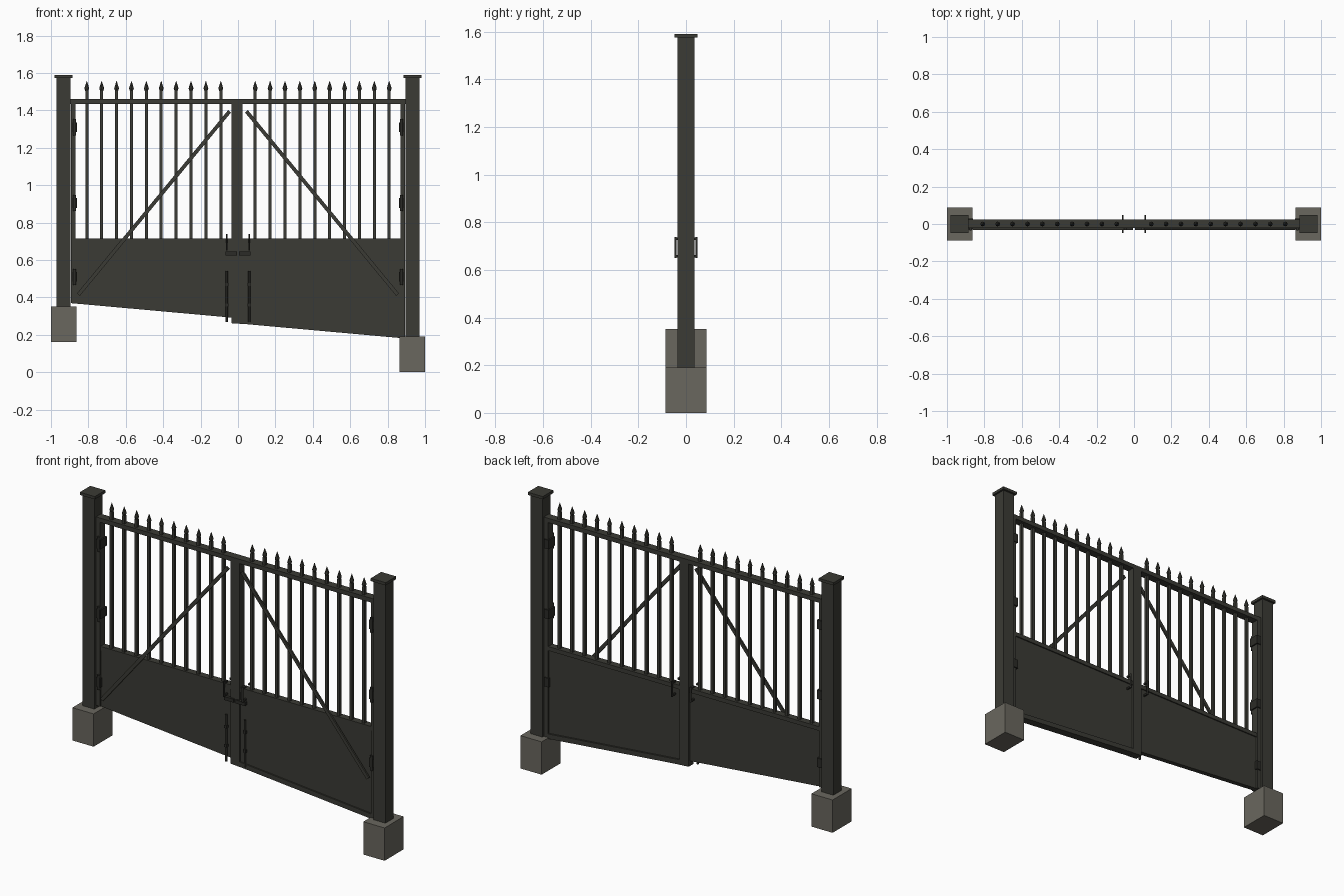
import bpy, bmesh, math
from mathutils import Vector

cube = bpy.data.objects.get("Cube")
if cube:
    bpy.data.objects.remove(cube, do_unlink=True)


def material(name, rgb):
    m = bpy.data.materials.new(name)
    m.use_nodes = True
    m.diffuse_color = (*rgb, 1)
    m.node_tree.nodes["Principled BSDF"].inputs["Base Color"].default_value = (*rgb, 1)
    return m


PAINT = material("dark_olive_paint", (0.043, 0.043, 0.035))
STEEL = material("black_steel", (0.024, 0.024, 0.02))
CONCRETE = material("grey_concrete", (0.143, 0.135, 0.113))


def finish(name, bm, mat):
    bmesh.ops.recalc_face_normals(bm, faces=bm.faces)
    mesh = bpy.data.meshes.new(name)
    bm.to_mesh(mesh)
    bm.free()
    mesh.materials.append(mat)
    ob = bpy.data.objects.new(name, mesh)
    bpy.context.collection.objects.link(ob)
    return ob


def slab(name, outline, y0, y1, mat=PAINT):
    """Extrude an (x, z) outline from y0 to y1."""
    bm = bmesh.new()
    face = bm.faces.new([bm.verts.new((x, y0, z)) for x, z in outline])
    new = bmesh.ops.extrude_face_region(bm, geom=[face])["geom"]
    verts = [v for v in new if isinstance(v, bmesh.types.BMVert)]
    bmesh.ops.translate(bm, verts=verts, vec=(0, y1 - y0, 0))
    return finish(name, bm, mat)


def box(name, x0, x1, y0, y1, z0, z1, mat=PAINT):
    return slab(name, [(x0, z0), (x1, z0), (x1, z1), (x0, z1)], y0, y1, mat)


def rod(name, x, y, z0, z1, r, mat, top=None, sides=12):
    """Upright cylinder or cone."""
    bm = bmesh.new()
    bmesh.ops.create_cone(bm, cap_ends=True, segments=sides, radius1=r,
                          radius2=r if top is None else top, depth=z1 - z0)
    bmesh.ops.translate(bm, verts=bm.verts, vec=(x, y, (z0 + z1) / 2))
    return finish(name, bm, mat)


def ground(x):
    """Sloping lower edge of the panels."""
    return 0.289 - 0.09 * x


FRONT, BACK = -0.022, 0.024
RAIL_LOW, RAIL_TOP = 1.435, 1.46

for s, side, base in ((-1, "right", 0.162), (1, "left", 0.0)):
    # Footing, post and cap
    c = s * 0.932
    foot_top = base + 0.19
    box(f"{side}_footing", c - 0.068, c + 0.068, -0.087, 0.087, base, foot_top, CONCRETE)
    box(f"{side}_post", c - 0.0375, c + 0.0375, -0.036, 0.036, foot_top, 1.575)
    box(f"{side}_post_cap", c - 0.048, c + 0.048, -0.048, 0.048, 1.574, 1.59)

    # Leaf frame: hinge stile, top rail, middle rail
    drop = 0.028 if s > 0 else 0
    a, b = sorted((s * 0.893, s * 0.868))
    slab(f"{side}_hinge_stile", [(a, ground(a) - drop), (b, ground(b) - drop),
                                 (b, RAIL_LOW), (a, RAIL_LOW)], FRONT, BACK)
    a, b = sorted((s * 0.895, 0))
    box(f"{side}_top_rail", a, b, FRONT, BACK, RAIL_LOW, RAIL_TOP)
    a, b = sorted((s * 0.868, s * 0.025))
    box(f"{side}_middle_rail", a, b, -0.019, 0.021, 0.692, 0.716)

    # Sloping infill panel
    slab(f"{side}_panel", [(a, ground(a)), (b, ground(b)), (b, 0.695), (a, 0.695)],
         -0.014, 0.014)

    # Upright bars with collar and spear tip
    for i in range(10):
        x = s * (0.092 + 0.0796 * i)
        box(f"{side}_bar_{i + 1}", x - 0.008, x + 0.008, -0.008, 0.008, 0.70, 1.505)
        rod(f"{side}_spear_base_{i + 1}", x, 0, 1.5, 1.518, 0.007, PAINT, 0.013, 8)
        rod(f"{side}_spear_tip_{i + 1}", x, 0, 1.518, 1.556, 0.013, PAINT, 0.001, 8)

    # Diagonal brace on the front
    p, q = Vector((s * 0.853, 0.415)), Vector((s * 0.045, 1.395))
    d = (q - p).normalized()
    n = Vector((-d.y, d.x)) * 0.01
    slab(f"{side}_brace", [p + n, p - n, q - n, q + n], -0.032, FRONT)

    # Hinges: leaf plates and knuckles on both faces
    for i, z in enumerate((0.51, 0.905, 1.31)):
        x = s * 0.874
        box(f"{side}_hinge_plate_{i + 1}", x - 0.014, x + 0.014, -0.03, 0.03,
            z - 0.026, z + 0.026, STEEL)
        rod(f"{side}_hinge_pin_{i + 1}", x, -0.027, z - 0.043, z + 0.043, 0.008, STEEL)

    # Pull handles on both faces
    x = s * 0.06
    for face, y in (("front", -0.044), ("back", 0.044)):
        rod(f"{side}_{face}_handle", x, y, 0.65, 0.738, 0.005, STEEL)
        y0, y1 = sorted((y, math.copysign(0.014, y)))
        for j, z in enumerate((0.657, 0.731)):
            box(f"{side}_{face}_handle_end_{j + 1}", x - 0.005, x + 0.005,
                y0, y1, z - 0.005, z + 0.005, STEEL)

    # Latch plate and drop bolt
    a, b = sorted((s * 0.006, s * 0.066))
    box(f"{side}_latch", a, b, -0.032, -0.014, 0.625, 0.645, STEEL)
    rod(f"{side}_drop_bolt", x, -0.022, 0.268, 0.54, 0.006, STEEL)
    for j, z in enumerate((0.36, 0.47)):
        box(f"{side}_bolt_keeper_{j + 1}", x - 0.008, x + 0.008, -0.029, -0.014,
            z - 0.008, z + 0.008, STEEL)

# Meeting stile shared by the leaves
slab("meeting_stile", [(-0.034, 0.262), (0.025, 0.258), (0.025, 1.44), (-0.034, 1.44)],
     FRONT, BACK)

# Sloping bottom rail of the left leaf
a, b = -0.034, 0.868
slab("left_bottom_rail", [(a, ground(a) - 0.028), (b, ground(b) - 0.028),
                          (b, ground(b)), (a, ground(a))], FRONT, BACK)
